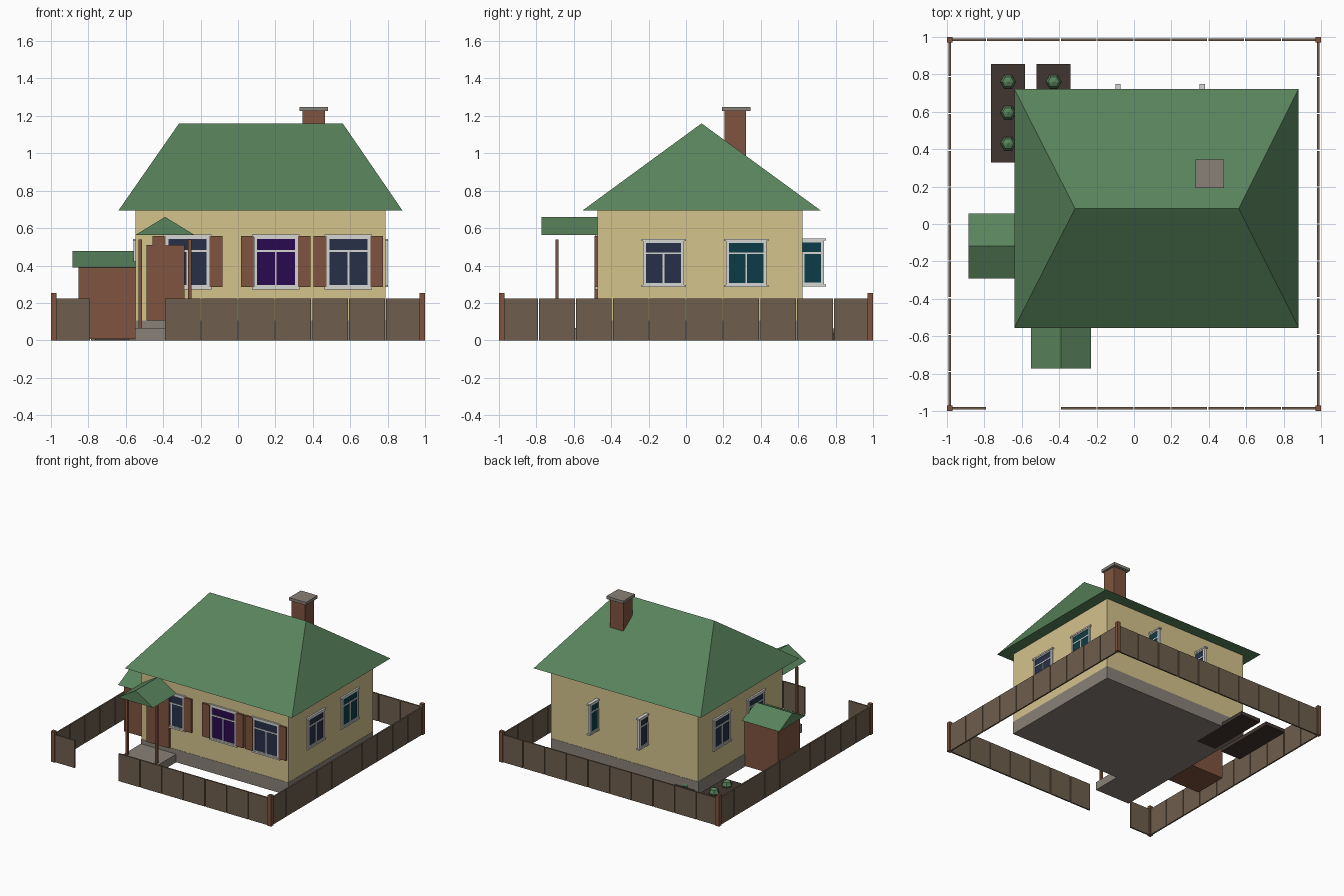
import bpy, bmesh, math
from mathutils import Matrix

if "Cube" in bpy.data.objects:
    bpy.data.objects.remove(bpy.data.objects["Cube"])


def material(name, r, g, b):
    m = bpy.data.materials.new(name)
    lin = [((c / 255 + 0.055) / 1.055) ** 2.4 if c > 10 else c / 255 / 12.92 for c in (r, g, b)]
    m.diffuse_color = (*lin, 1)
    m.use_nodes = True
    m.node_tree.nodes["Principled BSDF"].inputs["Base Color"].default_value = m.diffuse_color
    return m


WALL = material("cream_wall", 212, 195, 140)
GREEN = material("roof_green", 89, 131, 92)
BROWN = material("wood_brown", 126, 84, 62)
FENCE = material("fence_brown", 110, 94, 77)
STONE = material("stone_grey", 137, 129, 120)
WHITE = material("frame_white", 214, 214, 212)
NAVY = material("navy_glass", 39, 48, 72)
TEAL = material("teal_glass", 12, 60, 70)
PURPLE = material("purple_glass", 42, 10, 78)
SOIL = material("soil", 66, 54, 48)


def finish(name, bm, mat):
    bmesh.ops.recalc_face_normals(bm, faces=bm.faces)
    me = bpy.data.meshes.new(name)
    bm.to_mesh(me)
    bm.free()
    me.materials.append(mat)
    ob = bpy.data.objects.new(name, me)
    bpy.context.collection.objects.link(ob)
    return ob


def boxes(name, mat, *bounds):
    """One object made of boxes given as (x0, x1, y0, y1, z0, z1)."""
    bm = bmesh.new()
    for x0, x1, y0, y1, z0, z1 in bounds:
        m = Matrix.Translation(((x0 + x1) / 2, (y0 + y1) / 2, (z0 + z1) / 2))
        bmesh.ops.create_cube(bm, size=1, matrix=m @ Matrix.Diagonal((x1 - x0, y1 - y0, z1 - z0, 1)))
    return finish(name, bm, mat)


def roof(name, x0, x1, y0, y1, z0, ridge_a, ridge_b):
    """Solid hip or gable roof whose ridge runs from ridge_a to ridge_b."""
    bm = bmesh.new()
    pts = [(x0, y0, z0), (x1, y0, z0), (x1, y1, z0), (x0, y1, z0), ridge_a, ridge_b]
    v = [bm.verts.new(p) for p in pts]
    if ridge_a[1] == ridge_b[1]:      # ridge along x
        faces = [(0, 1, 5, 4), (2, 3, 4, 5), (1, 2, 5), (3, 0, 4)]
    else:                             # ridge along y
        faces = [(1, 2, 5, 4), (3, 0, 4, 5), (0, 1, 4), (2, 3, 5)]
    for f in faces + [(3, 2, 1, 0)]:
        bm.faces.new([v[i] for i in f])
    return finish(name, bm, GREEN)


def window(name, x, y, z, w, h, glass, turned):
    """Window centred at x, y, z; turned ones lie in the yz plane."""
    a, b, e = w / 2, h / 2, 0.016
    bar = b * 0.42
    frame = boxes(name + "_frame", WHITE,
                  (-a, -a + e, -0.01, 0.01, -b, b), (a - e, a, -0.01, 0.01, -b, b),
                  (-a, a, -0.01, 0.01, -b, -b + e), (-a, a, -0.01, 0.01, b - e, b),
                  (-a, a, -0.009, 0.009, bar - 0.005, bar + 0.005),
                  (-0.005, 0.005, -0.009, 0.009, -b, bar),
                  (-a - 0.01, a + 0.01, -0.014, 0.014, b - 0.006, b + 0.006),
                  (-a - 0.01, a + 0.01, -0.014, 0.014, -b - 0.006, -b + 0.006))
    pane = boxes(name + "_glass", glass, (-a + 0.01, a - 0.01, -0.005, 0.005, -b + 0.01, b - 0.01))
    for ob in (frame, pane):
        ob.location = (x, y, z)
        ob.rotation_euler.z = math.pi / 2 if turned else 0


# House body and roof
X0, X1, Y0, Y1 = -0.548, 0.788, -0.472, 0.624
boxes("foundation", STONE, (X0 - 0.002, X1 + 0.002, Y0 - 0.002, Y1 + 0.002, 0, 0.105))
boxes("house_walls", WALL, (X0, X1, Y0, Y1, 0.105, 0.695))
roof("main_roof", -0.64, 0.88, -0.555, 0.722, 0.693, (-0.315, 0.083, 1.16), (0.56, 0.083, 1.16))
boxes("chimney", BROWN, (0.345, 0.465, 0.205, 0.32, 0.8, 1.225))
boxes("chimney_cap", STONE, (0.33, 0.482, 0.193, 0.345, 1.225, 1.248))

# Front windows with shutters
for i, (x, glass) in enumerate([(-0.27, NAVY), (0.202, PURPLE), (0.59, NAVY)]):
    window(f"front_window_{i}", x, Y0, 0.419, 0.235, 0.28, glass, False)
    boxes(f"shutters_{i}", BROWN,
          *[(x + s - 0.034, x + s + 0.034, Y0 - 0.016, Y0 + 0.01, 0.285, 0.558) for s in (-0.152, 0.152)])

# Side windows, and back windows standing out from the wall
for i, y in enumerate((-0.12, 0.322)):
    window(f"right_window_{i}", X1, y, 0.414, 0.218, 0.246, (NAVY, TEAL)[i], True)
    window(f"left_window_{i}", X0, y, 0.414, 0.218, 0.246, NAVY, True)
for i, (x, glass) in enumerate([(-0.085, NAVY), (0.365, TEAL)]):
    window(f"back_window_{i}", x, 0.628, 0.416, 0.22, 0.246, glass, True)

# Door and porch
boxes("front_door", BROWN, (-0.49, -0.285, Y0 - 0.018, Y0 + 0.01, 0.105, 0.51))
boxes("porch_step", STONE, (-0.55, -0.23, -0.72, Y0, 0, 0.067))
for side, x in (("left", -0.522), ("right", -0.257)):
    boxes(f"porch_post_{side}", BROWN, (x - 0.009, x + 0.009, -0.699, -0.681, 0.067, 0.54))
roof("porch_roof", -0.55, -0.23, -0.773, Y0, 0.562, (-0.39, -0.773, 0.66), (-0.39, Y0, 0.66))

# Shed against the left wall
boxes("shed", BROWN, (-0.852, X0, -0.26, 0.022, 0.006, 0.392))
roof("shed_roof", -0.886, X0, -0.292, 0.056, 0.39, (-0.886, -0.118, 0.477), (X0, -0.118, 0.477))

# Fence: ten panels a side, with a gate opening at the front left
P, T = 0.197, 0.006
spans = [(-0.985 + i * P + 0.003, -0.985 + (i + 1) * P - 0.003) for i in range(10)]
boxes("fence_front", FENCE, *[(a, b, -0.985 - T, -0.985 + T, 0, 0.225)
                              for i, (a, b) in enumerate(spans) if i not in (1, 2)])
boxes("fence_back", FENCE, *[(a, b, 0.985 - T, 0.985 + T, 0, 0.225) for a, b in spans])
for side, x in (("left", -0.985), ("right", 0.985)):
    boxes(f"fence_{side}", FENCE, *[(x - T, x + T, a, b, 0, 0.225) for a, b in spans])
boxes("fence_posts", BROWN, *[(x - 0.015, x + 0.015, y - 0.015, y + 0.015, 0, 0.252)
                              for x in (-0.985, 0.985) for y in (-0.985, 0.985)])

# Garden beds with bushes
for i, x in enumerate((-0.673, -0.43)):
    boxes(f"garden_bed_{i}", SOIL, (x - 0.091, x + 0.091, 0.33, 0.855, 0, 0.03))
    bm = bmesh.new()
    for y in (0.43, 0.595, 0.76):
        m = Matrix.Translation((x, y, 0.04)) @ Matrix.Rotation(math.pi / 6, 4, "Z")
        bmesh.ops.create_uvsphere(bm, u_segments=6, v_segments=4, radius=0.042, matrix=m)
    finish(f"bushes_{i}", bm, GREEN)
